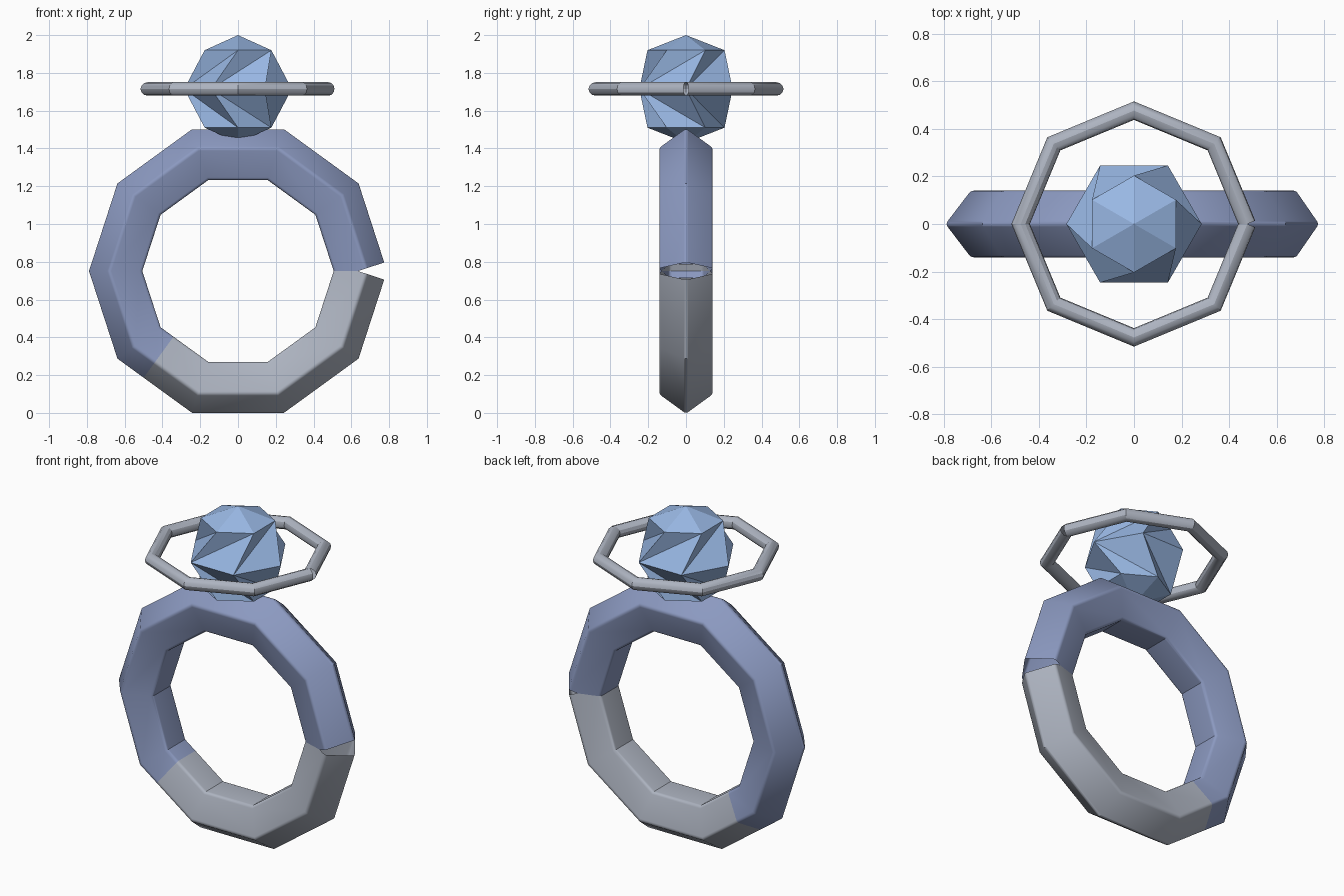
import bpy, bmesh, math
from math import sin, cos, radians

if "Cube" in bpy.data.objects:
    bpy.data.objects.remove(bpy.data.objects["Cube"])

def material(name, rgb):
    m = bpy.data.materials.new(name)
    m.diffuse_color = (*rgb, 1)
    m.use_nodes = True
    m.node_tree.nodes["Principled BSDF"].inputs["Base Color"].default_value = m.diffuse_color
    return m

GEM = material("sky blue", (0.32, 0.48, 0.78))
BLUE = material("slate blue", (0.26, 0.32, 0.53))
SILVER = material("silver grey", (0.42, 0.455, 0.53))

def make(name, verts, faces, mat, smooth):
    me = bpy.data.meshes.new(name)
    me.from_pydata(verts, [], faces)
    bm = bmesh.new()
    bm.from_mesh(me)
    bmesh.ops.recalc_face_normals(bm, faces=bm.faces)
    bm.to_mesh(me)
    bm.free()
    me.materials.append(mat)
    ob = bpy.data.objects.new(name, me)
    bpy.context.collection.objects.link(ob)
    if smooth:
        bpy.ops.object.select_all(action='DESELECT')
        ob.select_set(True)
        bpy.context.view_layer.objects.active = ob
        bpy.ops.object.shade_smooth_by_angle(angle=radians(30))
    return ob

def rounded_polygon(n, radius, rho, steps):
    """Closed section of (outward, sideways) points with rounded corners."""
    half = math.pi / n
    c = radius - rho / cos(half)
    pts = []
    for k in range(n):
        a = 2 * half * k
        for s in range(steps + 1):
            t = a - half + 2 * half * s / steps
            pts.append((c * cos(a) + rho * cos(t), c * sin(a) + rho * sin(t)))
    return pts

def polygon_tube(name, sides, apothem, start, end, section, place, mat):
    """Open mitred tube along a regular polygon, from start to end degrees.
    Its ends are cut square to their segments."""
    step = 360 / sides
    corners = [k * step for k in range(sides + 1) if start < k * step < end]
    stations = []
    for a in [start] + corners + [end]:
        seg = math.floor(a / step + (1e-6 if a == start else -1e-6))
        mid = (seg + 0.5) * step
        r = apothem / cos(radians(a - mid))
        if a in (start, end):
            stations.append((a, r, mid, 1))
        else:
            stations.append((a, r, a, 1 / cos(radians(step / 2))))
    verts = []
    for a, r, nrm, k in stations:
        for out, side in section:
            verts.append(place(r * cos(radians(a)) + k * out * cos(radians(nrm)),
                               r * sin(radians(a)) + k * out * sin(radians(nrm)), side))
    n = len(section)
    faces = [(i * n + j, i * n + (j + 1) % n, (i + 1) * n + (j + 1) % n, (i + 1) * n + j)
             for i in range(len(stations) - 1) for j in range(n)]
    return make(name, verts, faces, mat, True)

# Band: upright ten-sided ring with a five-sided section, in two colours
band_section = rounded_polygon(5, 0.151, 0.02, 4)
upright = lambda u, v, s: (u, s, v + 0.751)
polygon_tube("band_upper", 10, 0.604, 0, 227.2, band_section, upright, BLUE)
polygon_tube("band_lower", 10, 0.604, 227.2, 360, band_section, upright, SILVER)

# Halo: thin level eight-sided ring around the gem
wire = [(0.036 * cos(math.tau * k / 12), 0.036 * sin(math.tau * k / 12)) for k in range(12)]
polygon_tube("halo", 8, 0.441, 0, 360, wire, lambda u, v, s: (u, v, s + 1.715), SILVER)

# Gem: three six-sided levels, joined by twisted triangles, with pointed caps
def level(r, z, turn):
    return [(r * cos(radians(60 * k + turn)), r * sin(radians(60 * k + turn)), z) for k in range(6)]

verts = level(0.204, 1.92, 30) + level(0.285, 1.715, 0) + level(0.204, 1.51, 30)
verts += [(0, 0, 2.0), (0, 0, 1.43)]
faces = []
for ring, pole in ((0, 18), (12, 19)):
    for i in range(6):
        p = (i - 1) % 6
        faces += [(ring + i, 6 + i, 6 + p), (ring + i, 6 + p, ring + p), (ring + i, ring + p, pole)]
make("gem", verts, faces, GEM, False)
